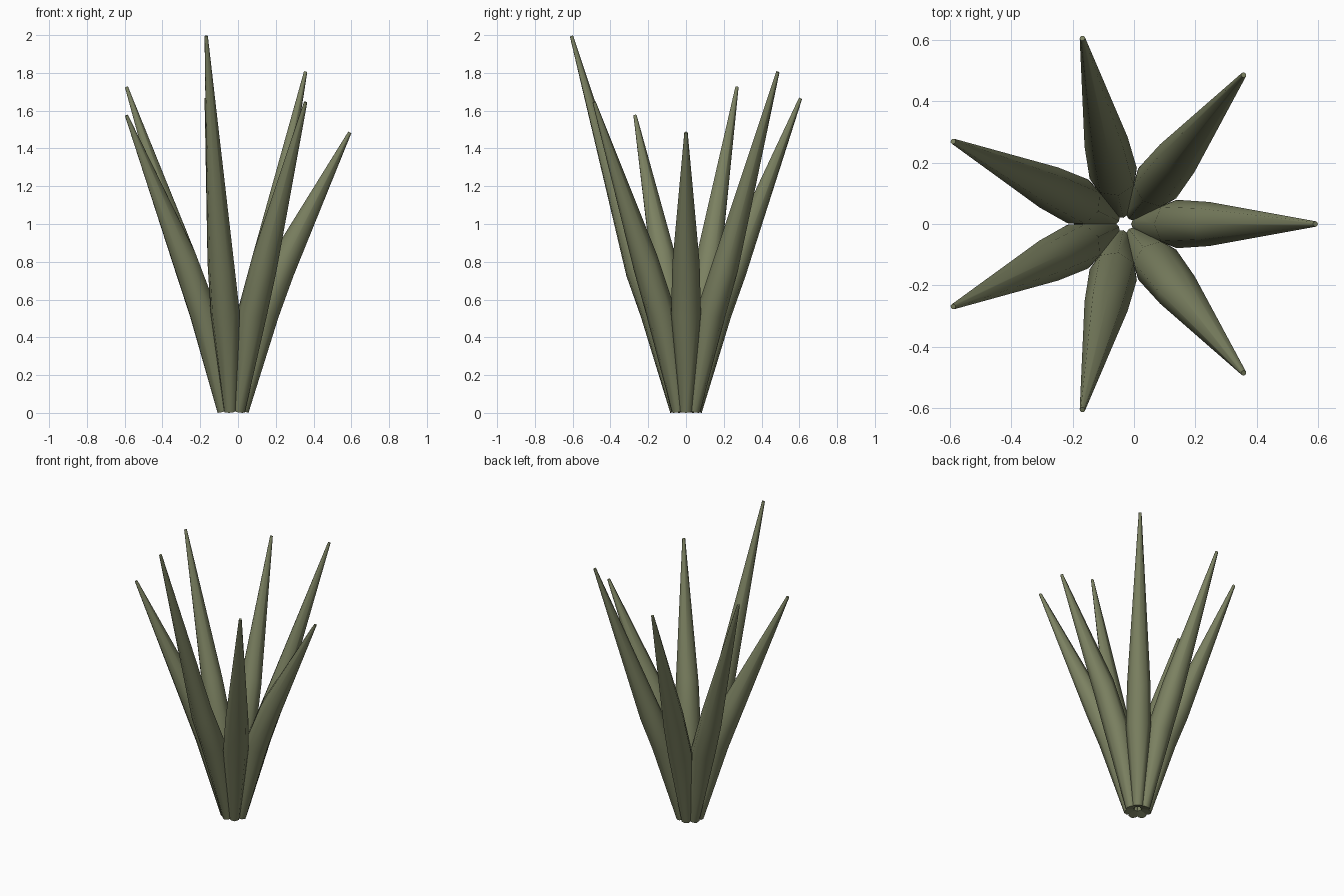
import bpy, bmesh, math
from mathutils import Vector, Matrix

if "Cube" in bpy.data.objects:
    bpy.data.objects.remove(bpy.data.objects["Cube"])

SIDES = 8
CENTRE = Vector((-0.03, 0, 0))
TIP_HEIGHTS = [1.49, 1.81, 1.67, 1.73, 1.58, 2.0, 1.65]

leaf_mat = bpy.data.materials.new("leaf_green")
leaf_mat.diffuse_color = (0.20, 0.22, 0.12, 1)
leaf_mat.use_nodes = True
leaf_mat.node_tree.nodes["Principled BSDF"].inputs["Base Color"].default_value = leaf_mat.diffuse_color


def leaf(index, tip_z):
    # rings along the leaf: radial centre, height, radius, half width, tilt
    rings = [(0.053, 0.015, 0.034, 0.034, 18),
             (0.17, 0.53, 0.078, 0.079, 18),
             (0.275, 0.795, 0.085, 0.072, 55),
             (0.622, tip_z - 0.005, 0.009, 0.009, 25)]
    bm = bmesh.new()
    loops = []
    for r, z, depth, half, tilt in rings:
        t = math.radians(tilt)
        loop = []
        for k in range(SIDES):
            a = 2 * math.pi * k / SIDES
            d = depth * math.cos(a)
            loop.append(bm.verts.new((r + d * math.cos(t), half * math.sin(a), z - d * math.sin(t))))
        loops.append(loop)
    for low, high in zip(loops, loops[1:]):
        for k in range(SIDES):
            n = (k + 1) % SIDES
            bm.faces.new((low[k], low[n], high[n], high[k]))
    bm.faces.new(loops[0][::-1])
    bm.faces.new(loops[-1])
    # swing the leaf round the plant's centre
    turn = Matrix.Translation(CENTRE) @ Matrix.Rotation(2 * math.pi * index / 7, 4, 'Z')
    bm.transform(turn)
    low = min(v.co.z for v in bm.verts)
    for v in loops[0]:
        v.co.z -= low
    bmesh.ops.recalc_face_normals(bm, faces=bm.faces)
    mesh = bpy.data.meshes.new(f"leaf_{index + 1}")
    bm.to_mesh(mesh)
    bm.free()
    for p in mesh.polygons:
        p.use_smooth = len(p.vertices) == 4
    mesh.materials.append(leaf_mat)
    obj = bpy.data.objects.new(mesh.name, mesh)
    bpy.context.collection.objects.link(obj)


# seven leaves in a rosette, each with its own tip height
for i, height in enumerate(TIP_HEIGHTS):
    leaf(i, height)
